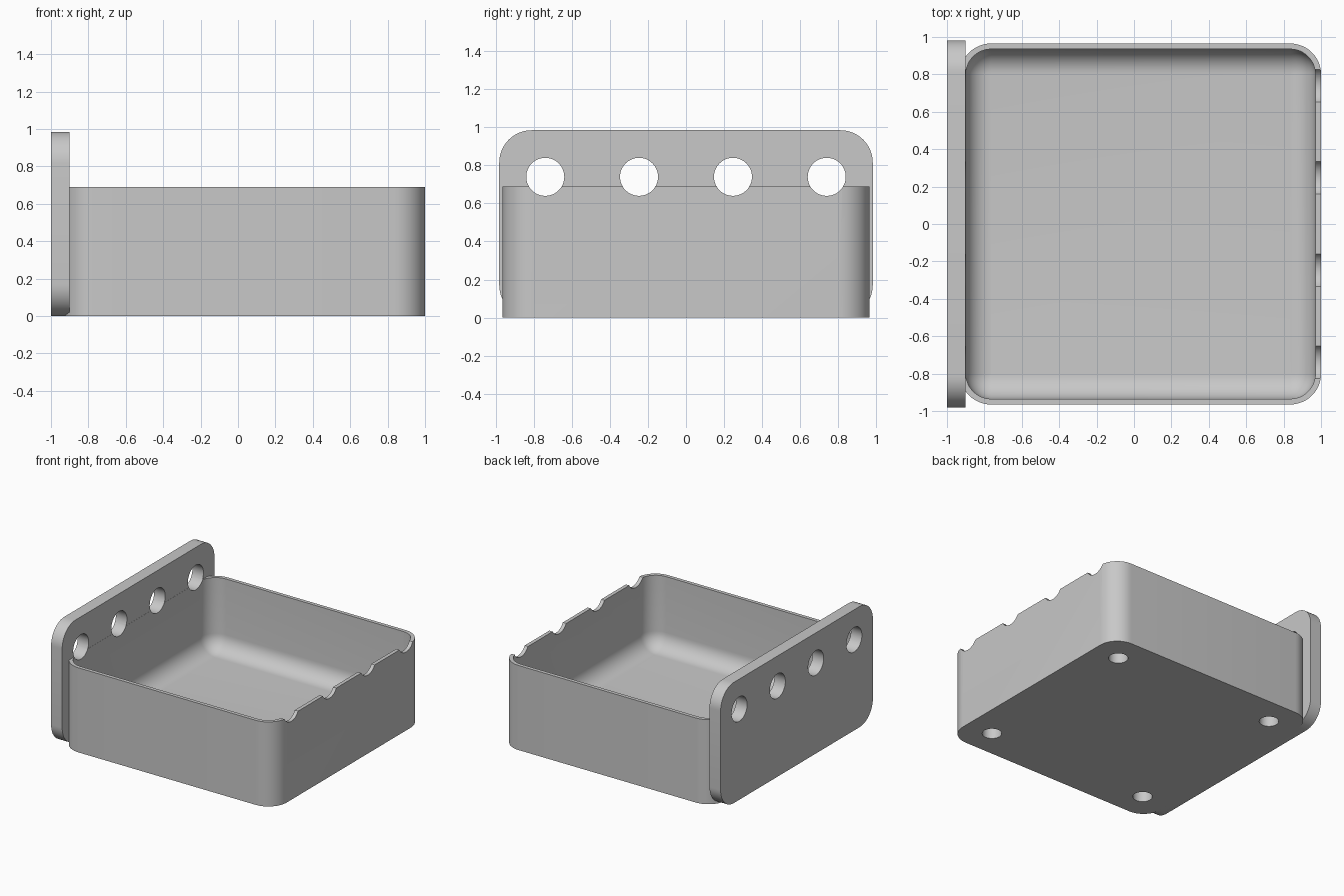
import bpy, bmesh, math
from mathutils import Matrix

if "Cube" in bpy.data.objects:
    bpy.data.objects.remove(bpy.data.objects["Cube"])

grey = bpy.data.materials.new("light grey")
grey.diffuse_color = (0.58, 0.58, 0.58, 1)
grey.use_nodes = True
grey.node_tree.nodes["Principled BSDF"].inputs["Base Color"].default_value = grey.diffuse_color


def rounded_rect(x0, x1, y0, y1, r, seg=12):
    """Counter-clockwise outline with rounded corners."""
    pts = []
    for i, (cx, cy) in enumerate([(x1 - r, y1 - r), (x0 + r, y1 - r),
                                  (x0 + r, y0 + r), (x1 - r, y0 + r)]):
        for k in range(seg + 1):
            a = math.pi / 2 * (i + k / seg)
            pts.append((cx + r * math.cos(a), cy + r * math.sin(a)))
    return pts


def loft(name, rings):
    """Skin a stack of equal-length rings and cap both ends."""
    bm = bmesh.new()
    loops = [[bm.verts.new(p) for p in ring] for ring in rings]
    n = len(loops[0])
    for a, b in zip(loops, loops[1:]):
        for i in range(n):
            j = (i + 1) % n
            bm.faces.new((a[i], a[j], b[j], b[i]))
    bm.faces.new(loops[0][::-1])
    bm.faces.new(loops[-1])
    bmesh.ops.recalc_face_normals(bm, faces=bm.faces)
    me = bpy.data.meshes.new(name)
    bm.to_mesh(me)
    bm.free()
    me.materials.append(grey)
    ob = bpy.data.objects.new(name, me)
    bpy.context.collection.objects.link(ob)
    return ob


def cylinder(name, r, depth, loc, along_x=False):
    rot = Matrix.Rotation(math.pi / 2, 4, 'Y') if along_x else Matrix()
    mat = Matrix.Translation(loc) @ rot
    ring = [(r * math.cos(t * math.tau / 48), r * math.sin(t * math.tau / 48))
            for t in range(48)]
    ob = loft(name, [[(x, y, z) for x, y in ring] for z in (-depth / 2, depth / 2)])
    ob.data.transform(mat)
    return ob


def combine(target, tool, operation):
    mod = target.modifiers.new(operation, 'BOOLEAN')
    mod.operation, mod.solver, mod.object = operation, 'EXACT', tool
    bpy.context.view_layer.objects.active = target
    bpy.ops.object.modifier_apply(modifier=mod.name)
    bpy.data.objects.remove(tool)


# Tray: outer wall, thin rim, inner wall and filleted floor
TOP, FLOOR, FIL = 0.69, 0.10, 0.134
outer = rounded_rect(-0.93, 1.0, -0.965, 0.965, 0.165)
rings = [[(x, y, z) for x, y in outer] for z in (0, TOP)]


def inner_ring(inset, z):
    pts = rounded_rect(-0.899 + inset, 0.97 - inset, -0.935 + inset,
                       0.935 - inset, 0.135 - inset)
    return [(x, y, z) for x, y in pts]


rings.append(inner_ring(0, TOP))
for k in range(11):
    a = math.pi / 2 * k / 10
    rings.append(inner_ring(FIL * (1 - math.cos(a)), FLOOR + FIL * (1 - math.sin(a))))
tray = loft("tray_with_back_plate", rings)

# Upright back plate with rounded corners
profile = rounded_rect(-0.982, 0.982, 0, 0.985, 0.17)
plate = loft("back_plate", [[(x, y, z) for y, z in profile] for x in (-1.0, -0.9)])
combine(tray, plate, 'UNION')

# Row of holes through the plate, which also notch the opposite rim
for y in (-0.74, -0.247, 0.247, 0.74):
    combine(tray, cylinder("row_hole", 0.1, 2.4, (0, y, 0.74), True), 'DIFFERENCE')

# Blind holes in the underside
for sx in (-1, 1):
    for sy in (-1, 1):
        loc = (0.035 + sx * 0.735, sy * 0.735, 0)
        combine(tray, cylinder("foot_hole", 0.073, 0.17, loc), 'DIFFERENCE')

bpy.ops.object.select_all(action='DESELECT')
tray.select_set(True)
bpy.context.view_layer.objects.active = tray
bpy.ops.object.shade_smooth_by_angle(angle=math.radians(30))
